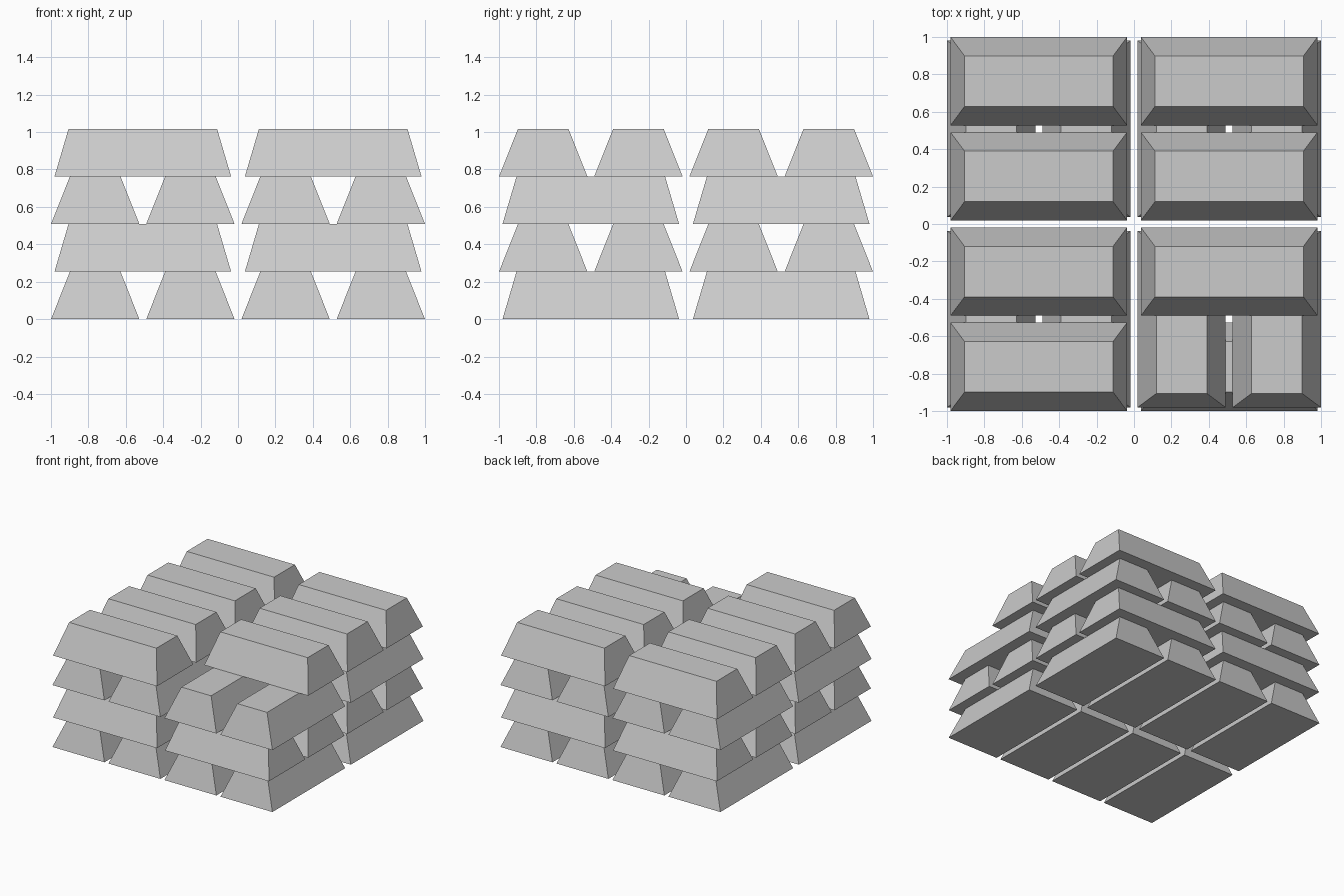
import bpy, bmesh

if "Cube" in bpy.data.objects:
    bpy.data.objects.remove(bpy.data.objects["Cube"])

LENGTH, WIDTH, HEIGHT = 0.944, 0.472, 0.2543
INSET_END, INSET_SIDE = 0.075, 0.101
PAIR, SPACING = 0.509, 0.509   # centre of each two-bar stack, spacing inside it


def bar_mesh():
    # tapered ingot, long axis along x, base at z = 0
    bm = bmesh.new()
    bmesh.ops.create_cube(bm, size=1)
    for v in bm.verts:
        top = v.co.z > 0
        v.co.x *= LENGTH - (2 * INSET_END if top else 0)
        v.co.y *= WIDTH - (2 * INSET_SIDE if top else 0)
        v.co.z = HEIGHT if top else 0
    mesh = bpy.data.meshes.new("bar")
    bm.to_mesh(mesh)
    bm.free()
    # crosswise copy with its long axis along y
    turned = mesh.copy()
    for v in turned.vertices:
        x, y, z = v.co
        v.co = (-y, x, z)
    return mesh, turned


along_x, along_y = bar_mesh()

# four layers of four bar pairs, alternating direction
for layer in range(4):
    for sx in (-1, 1):
        for sy in (-1, 1):
            for side in (-0.5, 0.5):
                x, y = sx * PAIR, sy * PAIR
                if layer % 2 == 0:
                    x += side * SPACING
                else:
                    y += side * SPACING
                # one bar is missing from the front right of the top layer
                if layer == 3 and sx > 0 and y < -0.5:
                    continue
                bar = bpy.data.objects.new(f"bar_layer_{layer + 1}",
                                           along_x if layer % 2 else along_y)
                bar.location = (x, y, layer * HEIGHT)
                bpy.context.collection.objects.link(bar)
